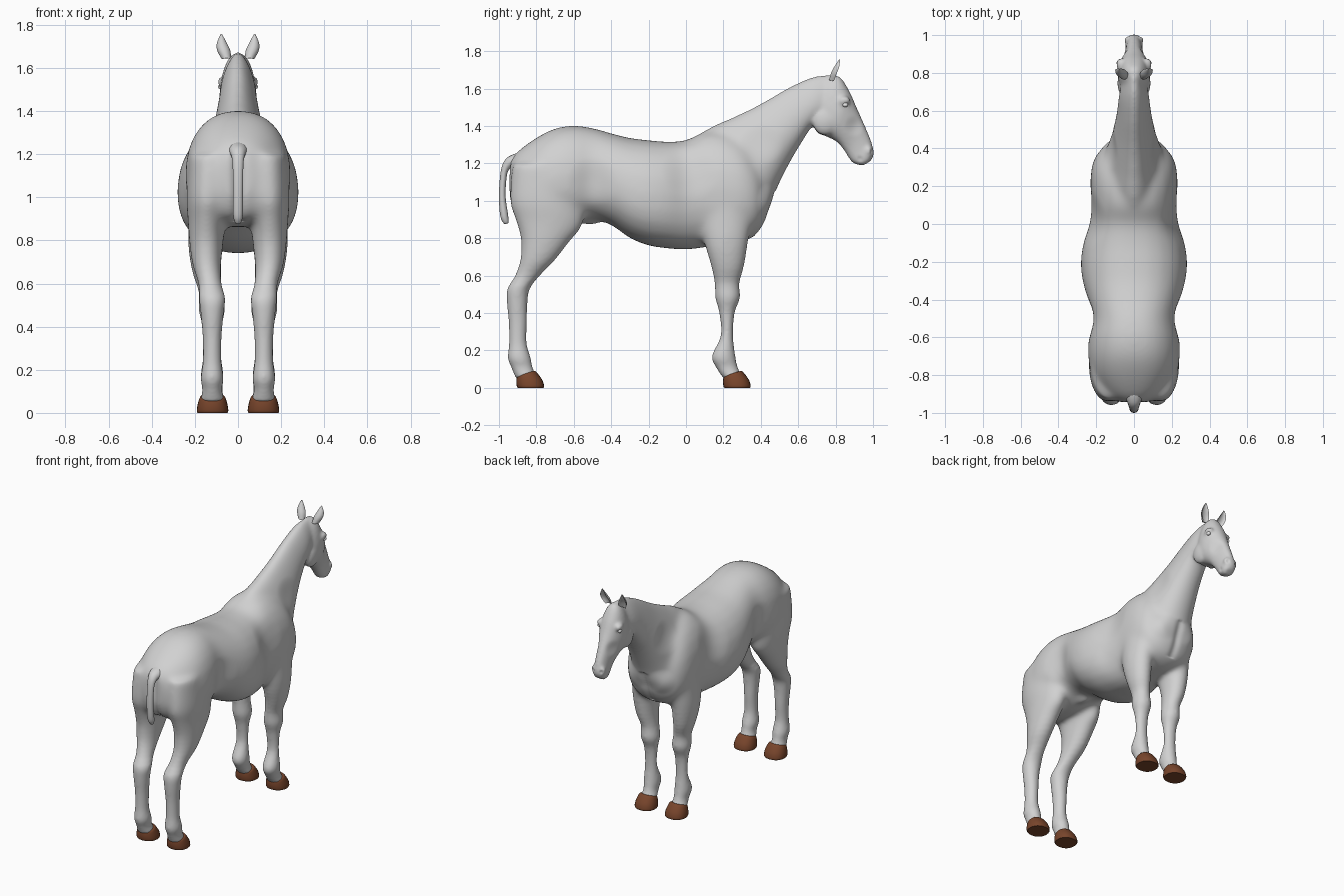
import bpy, bmesh, math
from mathutils import Vector, Matrix

cube = bpy.data.objects.get("Cube")
if cube:
    bpy.data.objects.remove(cube)


def material(name, colour):
    mat = bpy.data.materials.new(name)
    mat.use_nodes = True
    mat.diffuse_color = (*colour, 1)
    mat.node_tree.nodes["Principled BSDF"].inputs["Base Color"].default_value = (*colour, 1)
    return mat


coat = material("pale grey coat", (.64, .64, .64))
horn = material("brown hoof", (.19, .06, .025))
white = material("white eye", (.95, .95, .95))


def spline(sections, steps):
    """Smoothly interpolate the section values (Catmull-Rom)."""
    rows = []
    last = len(sections) - 1
    for i in range(last):
        quad = [sections[min(max(i + k, 0), last)] for k in (-1, 0, 1, 2)]
        for s in range(steps):
            t = s / steps
            rows.append([b + t * (c - a + t * (2 * a - 5 * b + 4 * c - d + t * (3 * (b - c) + d - a))) / 2
                         for a, b, c, d in zip(*quad)])
    return rows + [list(sections[-1])]


def loft(bm, sections, side=1, pinch=0, power=1, cup=False, steps=4, sides=24):
    """Skin rings, each given by two opposite (y, z) points, half width and x."""
    rings = []
    for ay, az, by, bz, width, x in spline(sections, steps):
        ring = []
        for k in range(sides):
            ang = math.tau * k / sides
            c, v = math.cos(ang), math.sin(ang)
            c = math.copysign(abs(c) ** power, c)
            v = math.copysign(abs(v) ** power, v)
            px = x + max(width, .001) * c * (1 - pinch * v)
            if cup and v > 0:
                v *= -.6
            ring.append(bm.verts.new((side * px, (ay + by + (ay - by) * v) / 2,
                                      (az + bz + (az - bz) * v) / 2)))
        rings.append(ring)
    faces = [bm.faces.new(rings[0]), bm.faces.new(rings[-1])]
    for r, q in zip(rings, rings[1:]):
        for k in range(sides):
            j = (k + 1) % sides
            faces.append(bm.faces.new((r[k], r[j], q[j], q[k])))
    bmesh.ops.recalc_face_normals(bm, faces=faces)


def ball(bm, centre, radii):
    mat = Matrix.Translation(centre) @ Matrix.Diagonal((*radii, 1))
    bmesh.ops.create_uvsphere(bm, u_segments=20, v_segments=12, radius=1, matrix=mat)


def finish(bm, name, mat, angle=60):
    mesh = bpy.data.meshes.new(name)
    bm.to_mesh(mesh)
    bm.free()
    mesh.materials.append(mat)
    mesh.shade_smooth()
    mesh.set_sharp_from_angle(angle=math.radians(angle))
    ob = bpy.data.objects.new(name, mesh)
    bpy.context.collection.objects.link(ob)
    return ob


# Barrel: y, top, bottom, half width
torso = [(-.945, 1.21, 1, .07), (-.9, 1.265, .91, .16), (-.8, 1.338, .87, .222),
         (-.7, 1.388, .86, .243), (-.6, 1.403, .87, .24), (-.5, 1.39, .9, .222),
         (-.4, 1.362, .87, .245), (-.3, 1.337, .8, .273), (-.2, 1.325, .76, .282),
         (-.1, 1.317, .745, .268), (0, 1.325, .738, .235), (.1, 1.37, .75, .225),
         (.2, 1.37, .765, .23), (.3, 1.33, .78, .225), (.38, 1.24, .82, .19),
         (.435, 1.12, .91, .11)]

# Neck: crest point, throat point, half width, x
neck = [(-.02, 1.29, .36, .83, .13, 0), (.12, 1.392, .44, .94, .16, 0),
        (.25, 1.45, .49, 1.07, .135, 0), (.4, 1.525, .555, 1.2, .108, 0),
        (.55, 1.612, .625, 1.32, .088, 0), (.67, 1.66, .68, 1.4, .077, 0),
        (.78, 1.675, .75, 1.42, .06, 0)]

# Head: forehead point, jaw point, half width, x
head = [(.76, 1.665, .67, 1.43, .055, 0), (.82, 1.665, .7, 1.365, .078, 0),
        (.872, 1.59, .755, 1.342, .086, 0), (.912, 1.5, .81, 1.312, .07, 0),
        (.955, 1.405, .85, 1.262, .05, 0), (.99, 1.32, .88, 1.215, .044, 0),
        (1.005, 1.255, .905, 1.197, .046, 0), (.99, 1.215, .945, 1.187, .03, 0)]

# Legs: front point, back point, half width, x
hind_leg = [(-.6, 1.2, -.93, 1.2, .095, .13), (-.55, 1, -.945, 1, .1, .14),
            (-.55, .87, -.918, .91, .088, .145), (-.62, .78, -.887, .8, .08, .147),
            (-.7, .68, -.887, .69, .067, .145), (-.78, .6, -.915, .6, .055, .13),
            (-.835, .53, -.955, .53, .061, .12), (-.848, .45, -.958, .46, .053, .12),
            (-.85, .35, -.948, .35, .044, .12), (-.852, .24, -.946, .24, .043, .12),
            (-.83, .16, -.953, .16, .053, .12), (-.82, .11, -.935, .11, .046, .12),
            (-.8, .06, -.91, .05, .056, .118)]
fore_leg = [(.36, 1.1, .08, 1.1, .08, .14), (.35, .9, .08, .88, .08, .15),
            (.335, .78, .1, .76, .08, .152), (.312, .65, .133, .65, .067, .145),
            (.286, .56, .153, .56, .055, .127), (.288, .48, .157, .48, .061, .122),
            (.26, .4, .178, .4, .046, .12), (.252, .28, .186, .28, .041, .12),
            (.264, .17, .138, .17, .053, .12), (.277, .11, .16, .11, .046, .118),
            (.3, .06, .2, .05, .056, .118)]

# Fused body
bm = bmesh.new()
loft(bm, [(y, top, y, low, w, 0) for y, top, low, w in torso], pinch=.06, power=.88)
loft(bm, neck, pinch=.3)
loft(bm, head, pinch=.08, power=.9)
ball(bm, (0, -.51, .9), (.035, .06, .035))
for side in (1, -1):
    loft(bm, hind_leg, side)
    loft(bm, fore_leg, side)
    ball(bm, (side * .052, .745, 1.425), (.036, .07, .075))
    ball(bm, (side * .07, .845, 1.535), (.025, .035, .026))
    ball(bm, (side * .03, .975, 1.265), (.021, .024, .03))
body = finish(bm, "horse_body", coat)
fuse = body.modifiers.new("fuse", "REMESH")
fuse.mode = "VOXEL"
fuse.voxel_size = .008
bpy.context.view_layer.update()
fused = bpy.data.meshes.new_from_object(body.evaluated_get(bpy.context.evaluated_depsgraph_get()))
body.modifiers.clear()

# Blend the joins, strongest on the trunk
bm = bmesh.new()
bm.from_mesh(fused)


def relax(verts, times):
    for _ in range(times):
        bmesh.ops.smooth_vert(bm, verts=verts, factor=.5, use_axis_x=True,
                              use_axis_y=True, use_axis_z=True)


relax(bm.verts[:], 5)
for i in range(8):
    relax([v for v in bm.verts if v.co.z > .55 + .03 * i and v.co.y < .68 - .015 * i], 6)

# Sculpted hollows and muscles: centre, radius, push
dabs = [((.04, 1, 1.262), .02, (-.016, -.008, 0)),
        ((.085, .86, 1.512), .02, (-.008, 0, 0)),
        ((.055, .9, 1.4), .06, (-.008, 0, 0)),
        ((.24, -.5, 1.1), .14, (-.012, 0, 0)),
        ((.2, .02, 1.15), .16, (-.012, 0, 0)),
        ((.1, .42, 1), .1, (.01, .012, 0)),
        ((.1, .4, 1.3), .12, (-.012, 0, 0)),
        ((.045, .93, 1.222), .02, (-.007, 0, .004))]
for centre, radius, push in dabs:
    for side in (1, -1):
        flip = Vector((side, 1, 1))
        spot, move = Vector(centre) * flip, Vector(push) * flip
        for v in bm.verts:
            d = (v.co - spot).length / radius
            if d < 1:
                v.co += move * (1 - d * d) ** 2
for v in bm.verts:
    groove = math.exp(-(v.co.x / .025) ** 2)
    if v.co.y < -.85 and v.co.z < 1.2:
        v.co.y += .025 * groove
    elif v.co.y > .36 and .82 < v.co.z < 1.05:
        v.co.y -= .012 * groove
relax(bm.verts[:], 2)
bm.to_mesh(fused)
bm.free()
fused.materials.clear()
fused.materials.append(coat)
fused.shade_smooth()
body.data = fused

# Tail: outer point, inner point, half width, x
bm = bmesh.new()
loft(bm, [(-.87, 1.262, -.89, 1.17, .05, 0), (-.92, 1.25, -.925, 1.18, .042, 0),
          (-.965, 1.222, -.94, 1.172, .032, 0), (-.99, 1.16, -.957, 1.14, .025, 0),
          (-1, 1.03, -.965, 1.03, .023, 0), (-.993, .92, -.952, .93, .023, 0),
          (-.975, .88, -.948, .89, .015, 0), (-.962, .876, -.952, .88, .004, 0)], sides=16)
finish(bm, "tail", coat)

# Hooves, ears and eyes on both sides
hoof = [(.343, 0, .205, 0, .07, .118), (.346, .012, .2, .01, .073, .118),
        (.335, .045, .198, .035, .069, .118), (.304, .086, .202, .06, .058, .118),
        (.29, .09, .215, .068, .045, .118)]
ear = [(.815, 1.635, .765, 1.645, .022, .053), (.835, 1.675, .776, 1.685, .03, .066),
       (.842, 1.71, .795, 1.72, .023, .075), (.828, 1.756, .82, 1.757, .003, .077)]
for side, label in ((1, "left"), (-1, "right")):
    for place, shift in (("front", 0), ("hind", -1.105)):
        bm = bmesh.new()
        loft(bm, [(a + shift, az, b + shift, bz, w, x) for a, az, b, bz, w, x in hoof],
             side, power=.9)
        finish(bm, f"{place}_{label}_hoof", horn, 50)
    bm = bmesh.new()
    loft(bm, ear, side, cup=True, steps=6)
    finish(bm, f"{label}_ear", coat)
    bm = bmesh.new()
    ball(bm, (side * .08, .852, 1.513), (.012, .015, .012))
    finish(bm, f"{label}_eye", white)
